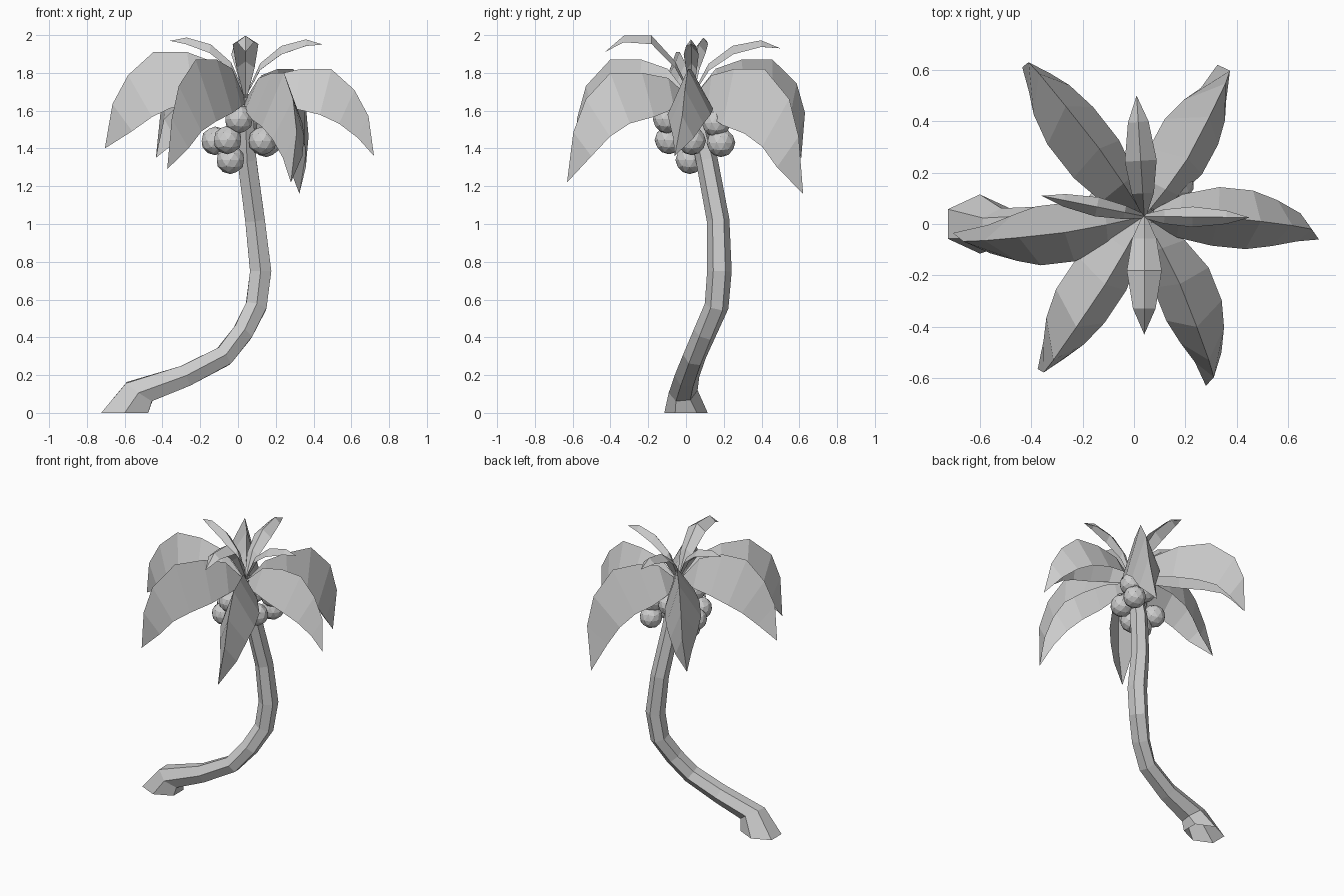
import bpy, bmesh, math
from mathutils import Vector

cube = bpy.data.objects.get("Cube")
if cube:
    bpy.data.objects.remove(cube, do_unlink=True)

grey = bpy.data.materials.new("plain_grey")
grey.use_nodes = True
COLOUR = (0.6, 0.6, 0.6, 1)
grey.diffuse_color = COLOUR
grey.node_tree.nodes["Principled BSDF"].inputs["Base Color"].default_value = COLOUR

HUB = Vector((0.04, 0.03, 1.71))


def finish(bm, name):
    bmesh.ops.remove_doubles(bm, verts=bm.verts, dist=0.0005)
    bmesh.ops.recalc_face_normals(bm, faces=bm.faces)
    mesh = bpy.data.meshes.new(name)
    bm.to_mesh(mesh)
    bm.free()
    mesh.materials.append(grey)
    obj = bpy.data.objects.new(name, mesh)
    bpy.context.collection.objects.link(obj)


def loft(bm, rows, closed):
    """Join neighbouring rows of points with quads."""
    rows = [[bm.verts.new(p) for p in row] for row in rows]
    n = len(rows[0])
    for a, b in zip(rows, rows[1:]):
        for i in range(n if closed else n - 1):
            j = (i + 1) % n
            bm.faces.new((a[i], a[j], b[j], b[i]))


# Trunk: open six-sided tube along a bent path (x, y, z, radius)
path = [(-.6, 0, 0, .115), (-.522, -.015, .113, .077), (-.28, .005, .195, .066),
        (-.075, .045, .3, .062), (.025, .1, .425, .062), (.096, .162, .565, .064),
        (.12, .177, .75, .065), (.09, .17, 1.02, .06), (.047, .11, 1.34, .058),
        (.035, .03, 1.68, .045)]
points = [Vector(p[:3]) for p in path]
rings = []
for i, p in enumerate(points):
    # The foot stands level and the first bend follows the foot
    ahead = points[i if i == 1 else min(i + 1, len(path) - 1)]
    tangent = Vector((0, 0, 1)) if i == 0 else (ahead - points[i - 1]).normalized()
    u = Vector((0, 1, 0)).cross(tangent).normalized()
    v = tangent.cross(u)
    stretch = 1.25 if i < 2 else 1
    ring = []
    for k in range(6):
        a = math.radians(30 + 60 * k)
        ring.append(p + path[i][3] * (u * math.cos(a) * stretch + v * math.sin(a)))
    rings.append(ring)
bm = bmesh.new()
loft(bm, rings, True)
finish(bm, "trunk")


def leaf(name, tip, rows, skew=0):
    """Folded leaf; rows hold reach, ridge z, half width, edge drop, pull in, bow to the right."""
    reach = Vector((tip[0] - HUB.x, tip[1] - HUB.y, 0))
    length = reach.length
    out = reach.normalized()
    left = Vector((-out.y, out.x, 0))
    sections = []
    for t, z, width, drop, pull, bow in rows:
        ridge = HUB + out * (t * length) - left * bow + Vector((0, 0, z))
        section = [ridge]
        for side in (1, -1):
            edge = (ridge + left * (side * width * (1 + side * skew))
                    - out * pull - Vector((0, 0, drop * (1 - side * skew * .3))))
            section.insert(0 if side == 1 else 2, edge)
        sections.append(section)
    bm = bmesh.new()
    loft(bm, sections, False)
    finish(bm, name)


# Drooping leaves: tip position, rise of ridge, fall of tip, skew, bow, hook of the end, depth
big = [("left_leaf", .72, -.06, .11, .35, 0, -.04, 0, 1.05),
       ("back_left_leaf", .325, .62, .11, .55, .33, .06, 1, 1.35),
       ("back_right_leaf", -.435, .61, .16, .36, .3, .035, 1, 1.25),
       ("right_leaf", -.705, -.035, .2, .31, 0, -.04, 0, 1.3),
       ("front_right_leaf", -.375, -.565, .16, .42, -.3, -.03, .9, 1.3),
       ("front_left_leaf", .28, -.63, .09, .49, .1, -.045, .4, 1.2)]
for name, x, y, rise, fall, skew, bow, hook, depth in big:
    total = rise + fall
    pull = max(0, depth - 1) * .2
    rows = [(0, -.05, .008, .02, 0, 0),
            (.2, rise * .7, .085, .14 * depth, 0, bow * .5),
            (.42, rise, .115, .2 * depth, .01 + pull * .3, bow * .9),
            (.66 + .04 * hook, rise, .115, .23 * depth, .04 + pull * .6, bow),
            (.84 + .08 * hook, rise - total * .24, .09, .17 * depth, .06 + pull, bow),
            (.95 + .05 * hook, rise - total * .54, .055, .11 * depth, .04 + pull, bow * .9),
            (1, -fall, 0, 0, 0, 0)]
    leaf(name, (x, y), rows, skew)

# Young upright leaves: tip position, peak height, tip height, half width, early rise
small = [("upper_left_leaf", .45, .025, .27, .24, .04, .86),
         ("upper_right_leaf", -.36, .11, .28, .26, .038, .86),
         ("upper_back_leaf", .01, .5, .265, .22, .062, .88),
         ("upper_front_leaf", .04, -.43, .29, .2, .068, .99)]
for name, x, y, peak, end, width, early in small:
    rows = [(0, -.03, .008, .01, 0, 0), (.19, peak * .52, width * .7, .035, 0, 0),
            (.46, peak * early, width, .045, 0, 0),
            (.78, peak * .99, width * .65, .035, 0, 0), (1, end, 0, 0, 0, 0)]
    leaf(name, (x, y), rows)

# Cluster of coconuts under the leaves
nuts = [(.005, -.1, 1.555), (-.055, -.09, 1.445), (-.12, .06, 1.44), (-.04, .02, 1.34),
        (.15, .185, 1.43), (.13, .03, 1.44), (.16, .16, 1.535), (.03, .145, 1.535)]
for i, position in enumerate(nuts):
    bm = bmesh.new()
    bmesh.ops.create_icosphere(bm, subdivisions=2, radius=.076)
    bmesh.ops.translate(bm, verts=bm.verts, vec=position)
    finish(bm, f"coconut_{i + 1}")
